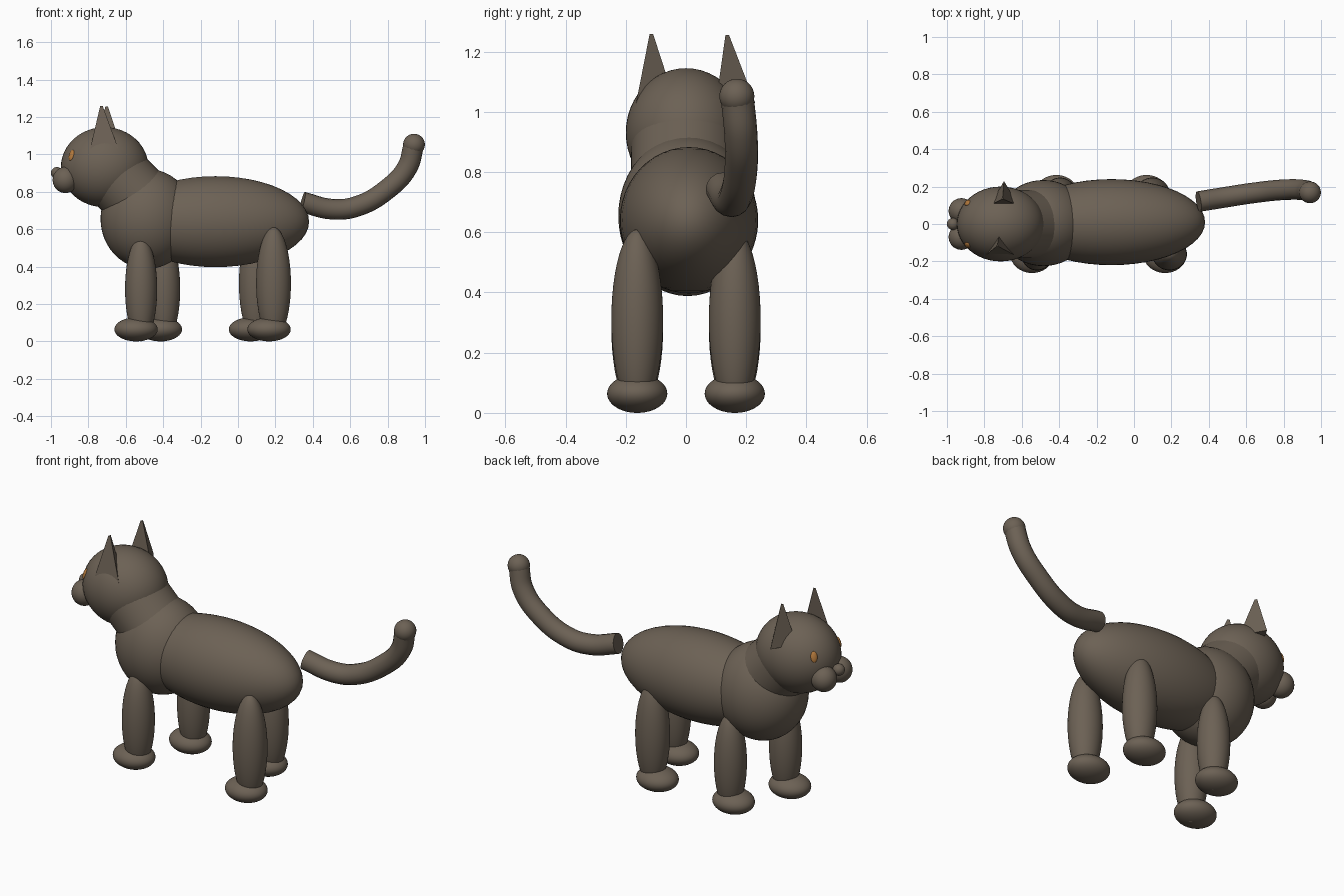
import bpy, math
from mathutils import Vector

if "Cube" in bpy.data.objects:
    bpy.data.objects.remove(bpy.data.objects["Cube"])


def material(name, rgb):
    m = bpy.data.materials.new(name)
    m.diffuse_color = (*rgb, 1)
    m.use_nodes = True
    m.node_tree.nodes["Principled BSDF"].inputs["Base Color"].default_value = m.diffuse_color
    return m


FUR = material("grey_brown_fur", (0.15, 0.12, 0.09))
AMBER = material("amber_eye", (0.45, 0.19, 0.045))


def finish(name, mat=FUR, smooth=True):
    ob = bpy.context.object
    ob.name = name
    ob.data.materials.append(mat)
    if smooth:
        bpy.ops.object.shade_smooth_by_angle()
    return ob


def ellipsoid(name, loc, radii, mat=FUR, rot=(0, 0, 0)):
    bpy.ops.mesh.primitive_uv_sphere_add(segments=48, ring_count=24, location=loc, rotation=rot)
    bpy.context.object.scale = radii
    return finish(name, mat)


# Torso and head
ellipsoid("body", (-0.12, 0.01, 0.64), (0.5, 0.23, 0.243))
ellipsoid("chest", (-0.485, 0.005, 0.655), (0.25, 0.23, 0.267))
ellipsoid("head", (-0.713, 0, 0.931), (0.234, 0.2, 0.214))

# Neck slanting from the head down into the chest
axis = Vector((1, 0, -1)).normalized()
bpy.ops.mesh.primitive_cylinder_add(vertices=48, radius=0.183, depth=0.22,
                                    location=Vector((-0.615, 0, 0.845)) + axis * 0.01)
bpy.context.object.rotation_euler = axis.to_track_quat('Z', 'Y').to_euler()
finish("neck")

# Muzzle, nose and eyes
ellipsoid("nose", (-0.968, 0, 0.9), (0.032, 0.032, 0.032))
for side, tag in ((-1, "right"), (1, "left")):
    ellipsoid("muzzle_" + tag, (-0.923, side * 0.07, 0.863), (0.068, 0.068, 0.07))
    # Eye disc lies flat on the head surface
    place = Vector((-0.89, side * 0.113, 0.995))
    rel = place - Vector((-0.713, 0, 0.931))
    normal = Vector((rel.x / 0.234**2, rel.y / 0.2**2, rel.z / 0.214**2))
    ellipsoid("eye_" + tag, place, (0.018, 0.03, 0.01), AMBER,
              normal.to_track_quat('Z', 'Y').to_euler())

# Three-sided pointed ears
for tag, base, tip in (("right", (-0.715, -0.122, 1.03), (-0.73, -0.117, 1.258)),
                       ("left", (-0.695, 0.143, 1.03), (-0.702, 0.135, 1.255))):
    bpy.ops.mesh.primitive_cone_add(vertices=3, radius1=0.087, radius2=0.008, depth=1)
    ear = finish("ear_" + tag, smooth=False)
    base, tip = Vector(base), Vector(tip)
    for v in ear.data.vertices:
        v.co = Vector((v.co.x, v.co.y, 0)) + (tip if v.co.z > 0 else base)

# Legs: leg x, paw x, leg centre height, half height, thickness
for tag, side, leg_x, paw_x, z, half, rad in (
        ("front_right", -1, -0.518, -0.545, 0.28, 0.28, 0.086),
        ("front_left", 1, -0.395, -0.415, 0.28, 0.28, 0.086),
        ("hind_right", -1, 0.19, 0.166, 0.31, 0.3, 0.093),
        ("hind_left", 1, 0.098, 0.067, 0.31, 0.3, 0.093)):
    ellipsoid("leg_" + tag, (leg_x, side * 0.162, z), (rad, 0.086, half))
    ellipsoid("paw_" + tag, (paw_x, side * 0.162, 0.064), (0.116, 0.1, 0.064))

# Tail tube sweeping up to a rounded tip
path = [(0.345, 0.12, 0.745), (0.5, 0.145, 0.707), (0.63, 0.165, 0.72),
        (0.8, 0.183, 0.815), (0.905, 0.182, 0.93), (0.94, 0.17, 1.05)]
curve = bpy.data.curves.new("tail", 'CURVE')
curve.dimensions = '3D'
curve.bevel_depth = 0.055
curve.bevel_resolution = 6
curve.resolution_u = 8
curve.use_fill_caps = True
spline = curve.splines.new('BEZIER')
spline.bezier_points.add(len(path) - 1)
for point, co in zip(spline.bezier_points, path):
    point.co = co
    point.handle_left_type = point.handle_right_type = 'AUTO'
tail = bpy.data.objects.new("tail", curve)
bpy.context.collection.objects.link(tail)
bpy.ops.object.select_all(action='DESELECT')
tail.select_set(True)
bpy.context.view_layer.objects.active = tail
bpy.ops.object.convert(target='MESH')
finish("tail")
ellipsoid("tail_tip", (0.941, 0.169, 1.052), (0.058, 0.058, 0.058))
